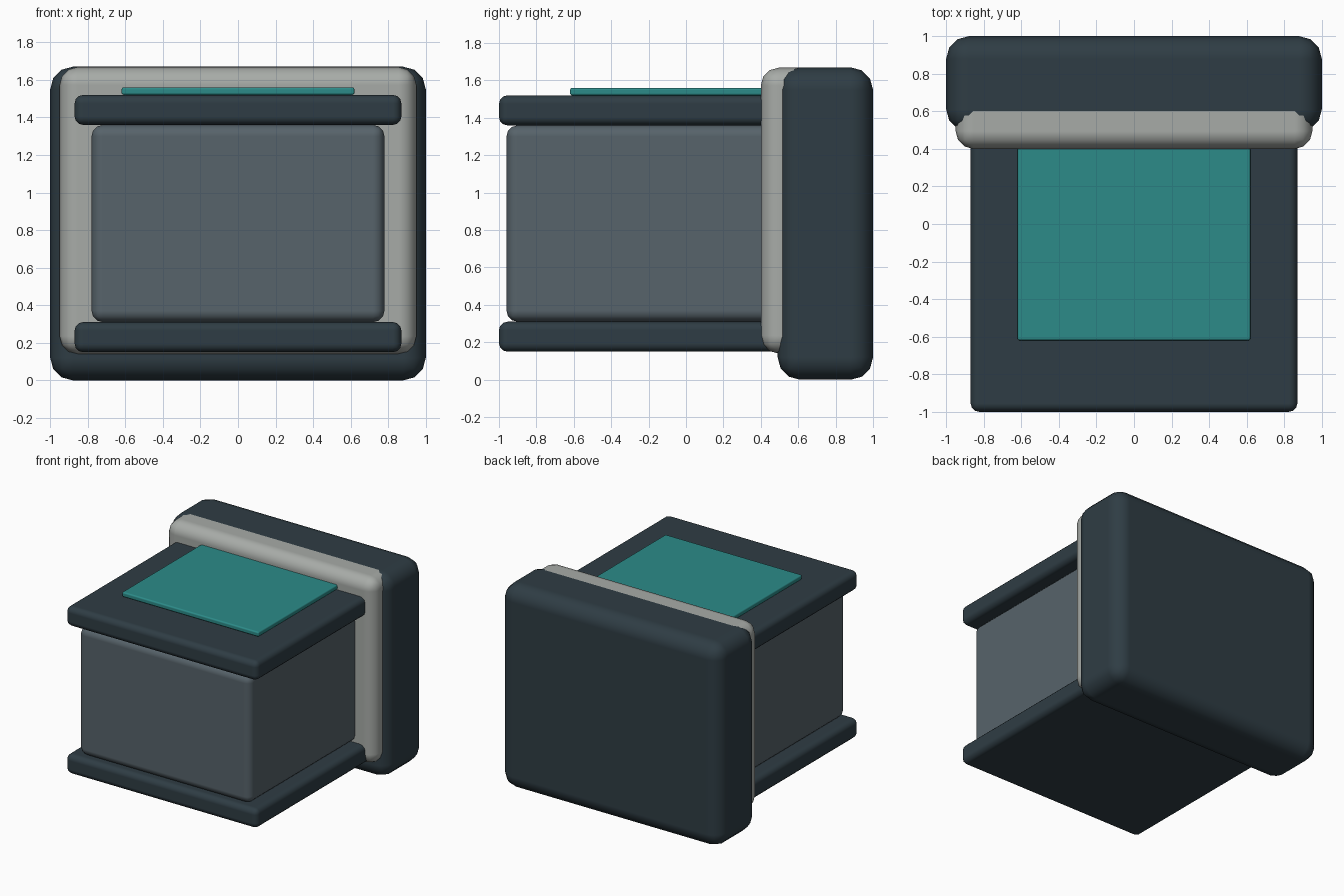
import bpy
import math

default = bpy.data.objects.get("Cube")
if default:
    bpy.data.objects.remove(default, do_unlink=True)


def make_material(name, rgb):
    mat = bpy.data.materials.new(name)
    mat.use_nodes = True
    mat.diffuse_color = (*rgb, 1)
    mat.node_tree.nodes["Principled BSDF"].inputs["Base Color"].default_value = (*rgb, 1)
    return mat


dark = make_material("dark slate", (0.028, 0.046, 0.058))
grey = make_material("mid grey", (0.095, 0.125, 0.145))
pale = make_material("pale grey", (0.39, 0.41, 0.39))
teal = make_material("teal", (0.025, 0.26, 0.25))


def rounded_box(name, half_width, y, z, bevel, mat):
    """Box centred on x, spanning the y and z ranges, with rounded edges."""
    bpy.ops.mesh.primitive_cube_add(
        size=1, location=(0, (y[0] + y[1]) / 2, (z[0] + z[1]) / 2))
    obj = bpy.context.object
    obj.name = name
    obj.scale = (2 * half_width, y[1] - y[0], z[1] - z[0])
    bpy.ops.object.transform_apply(location=False, rotation=False, scale=True)
    mod = obj.modifiers.new("rounded edges", "BEVEL")
    mod.width = bevel
    mod.segments = 3
    mod.limit_method = "NONE"
    mod.harden_normals = True
    obj.data.materials.append(mat)
    bpy.ops.object.shade_smooth_by_angle(angle=math.radians(35))
    return obj


# Rear housing and the pale collar in front of it
rounded_box("rear_housing", 1.0, (0.49, 1.0), (0, 1.67), 0.12, dark)
rounded_box("collar", 0.95, (0.40, 0.76), (0.14, 1.668), 0.095, pale)

# Main body between two slabs
rounded_box("body", 0.78, (-0.96, 0.6), (0.31, 1.36), 0.06, grey)
for name, bottom in (("base_slab", 0.15), ("top_slab", 1.36)):
    rounded_box(name, 0.87, (-1.0, 0.6), (bottom, bottom + 0.16), 0.045, dark)

# Thin panel on the top slab
rounded_box("top_panel", 0.62, (-0.62, 0.62), (1.52, 1.56), 0.012, teal)
